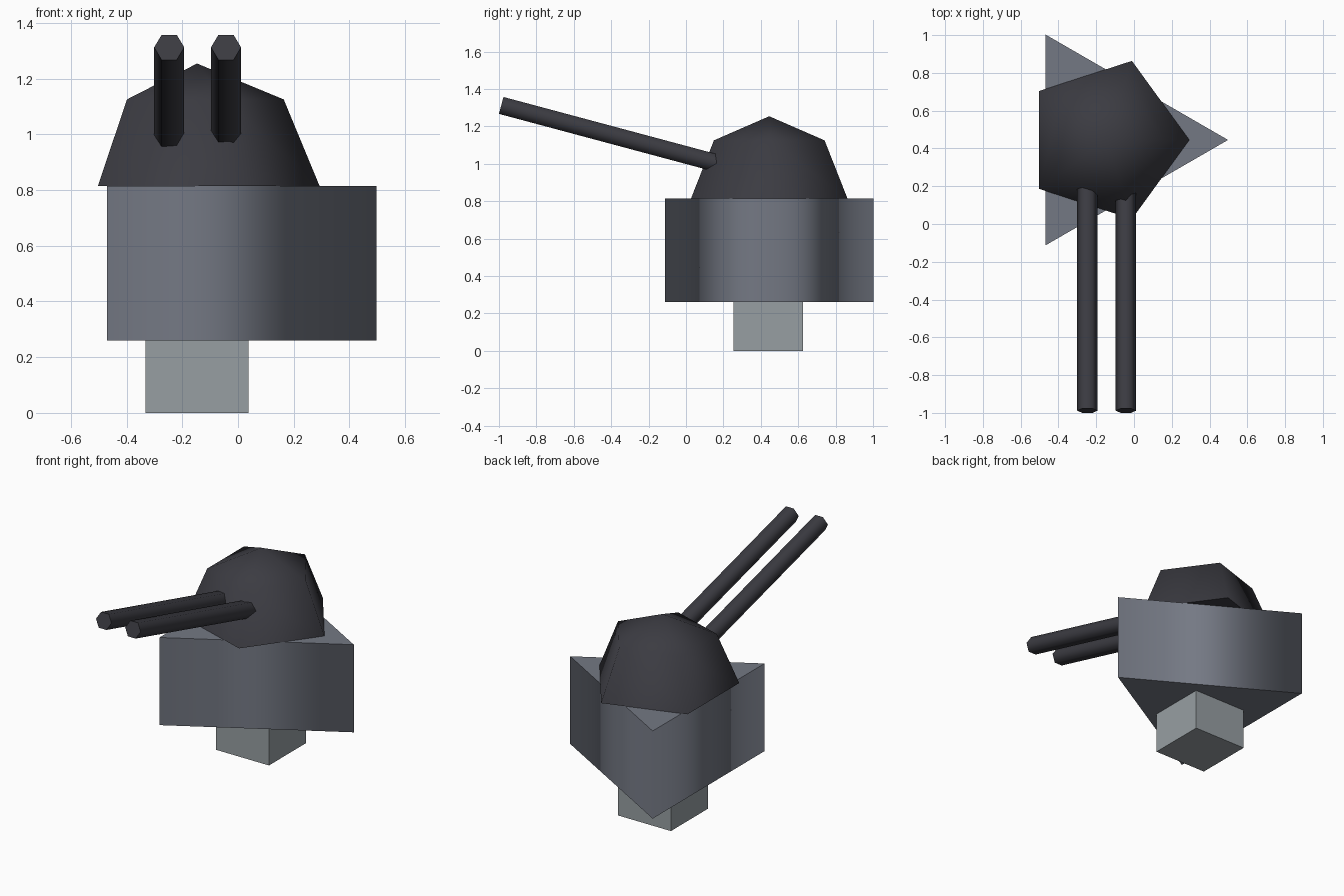
import bpy, bmesh
from math import radians, cos, sin
from mathutils import Matrix, Vector

cube = bpy.data.objects.get("Cube")
if cube:
    bpy.data.objects.remove(cube, do_unlink=True)

CX, CY = -0.147, 0.445          # vertical axis of the turret
BASE_Z, DECK_Z = 0.26, 0.814


def material(name, rgb):
    m = bpy.data.materials.new(name)
    m.use_nodes = True
    col = (*rgb, 1.0)
    m.diffuse_color = col
    m.node_tree.nodes["Principled BSDF"].inputs["Base Color"].default_value = col
    return m


pale_grey = material("pale grey", (0.31, 0.345, 0.365))
slate_grey = material("slate grey", (0.175, 0.19, 0.23))
gunmetal = material("gunmetal", (0.044, 0.044, 0.054))


def finish(name, bm, mat, is_flat=lambda f: False):
    """Smooth all faces except flat ones, whose borders stay sharp."""
    bmesh.ops.recalc_face_normals(bm, faces=bm.faces)
    for f in bm.faces:
        f.smooth = not is_flat(f)
    for e in bm.edges:
        e.smooth = all(f.smooth for f in e.link_faces)
    me = bpy.data.meshes.new(name)
    bm.to_mesh(me)
    bm.free()
    me.materials.append(mat)
    ob = bpy.data.objects.new(name, me)
    bpy.context.collection.objects.link(ob)
    return ob


def prism(name, sides, radius, depth, matrix, mat):
    """Upright prism with smooth sides and flat caps, first corner on +x."""
    bm = bmesh.new()
    rings = []
    for z in (-depth / 2, depth / 2):
        rings.append([bm.verts.new((radius * cos(radians(360 * i / sides)),
                                    radius * sin(radians(360 * i / sides)), z))
                      for i in range(sides)])
    lower, upper = rings
    caps = [bm.faces.new(lower), bm.faces.new(upper)]
    for i in range(sides):
        j = (i + 1) % sides
        bm.faces.new((lower[i], lower[j], upper[j], upper[i]))
    bm.transform(matrix)
    return finish(name, bm, mat, lambda f: f in caps)


# Square foot, its top tucked into the body
bm = bmesh.new()
bmesh.ops.create_cube(bm, size=0.37)
bm.transform(Matrix.Translation((CX, CY - 0.005, 0.185)))
finish("foot", bm, pale_grey, lambda f: True)

# Three-sided body
prism("body", 3, 0.645, DECK_Z - BASE_Z,
      Matrix.Translation((CX, CY, (BASE_Z + DECK_Z) / 2)), slate_grey)

# Five-sided dome: half a coarse sphere with a flat underside
bm = bmesh.new()
bmesh.ops.create_uvsphere(bm, u_segments=5, v_segments=4, radius=0.44)
bmesh.ops.bisect_plane(bm, geom=bm.verts[:] + bm.edges[:] + bm.faces[:],
                       plane_co=(0, 0, 0), plane_no=(0, 0, 1),
                       dist=0.0001, clear_inner=True)
bmesh.ops.holes_fill(bm, edges=[e for e in bm.edges if e.is_boundary])
point = max((v.co for v in bm.verts if abs(v.co.z) < 0.01), key=lambda c: c.x)
turn = Vector((1, 0)).angle_signed(point.xy)
bm.transform(Matrix.Translation((CX, CY, DECK_Z)) @ Matrix.Rotation(turn, 4, "Z"))
finish("dome", bm, gunmetal, lambda f: len(f.verts) == 5)

# Twin barrels, raised by fifteen degrees
tilt = radians(15)
length = 1.34
aim = Vector((0, -cos(tilt), sin(tilt)))
for side, x in (("right", -0.247), ("left", -0.043)):
    centre = Vector((x, -0.988, 1.312)) - aim * length / 2
    prism(side + "_barrel", 6, 0.054, length,
          Matrix.Translation(centre) @ Matrix.Rotation(radians(90) - tilt, 4, "X"),
          gunmetal)
